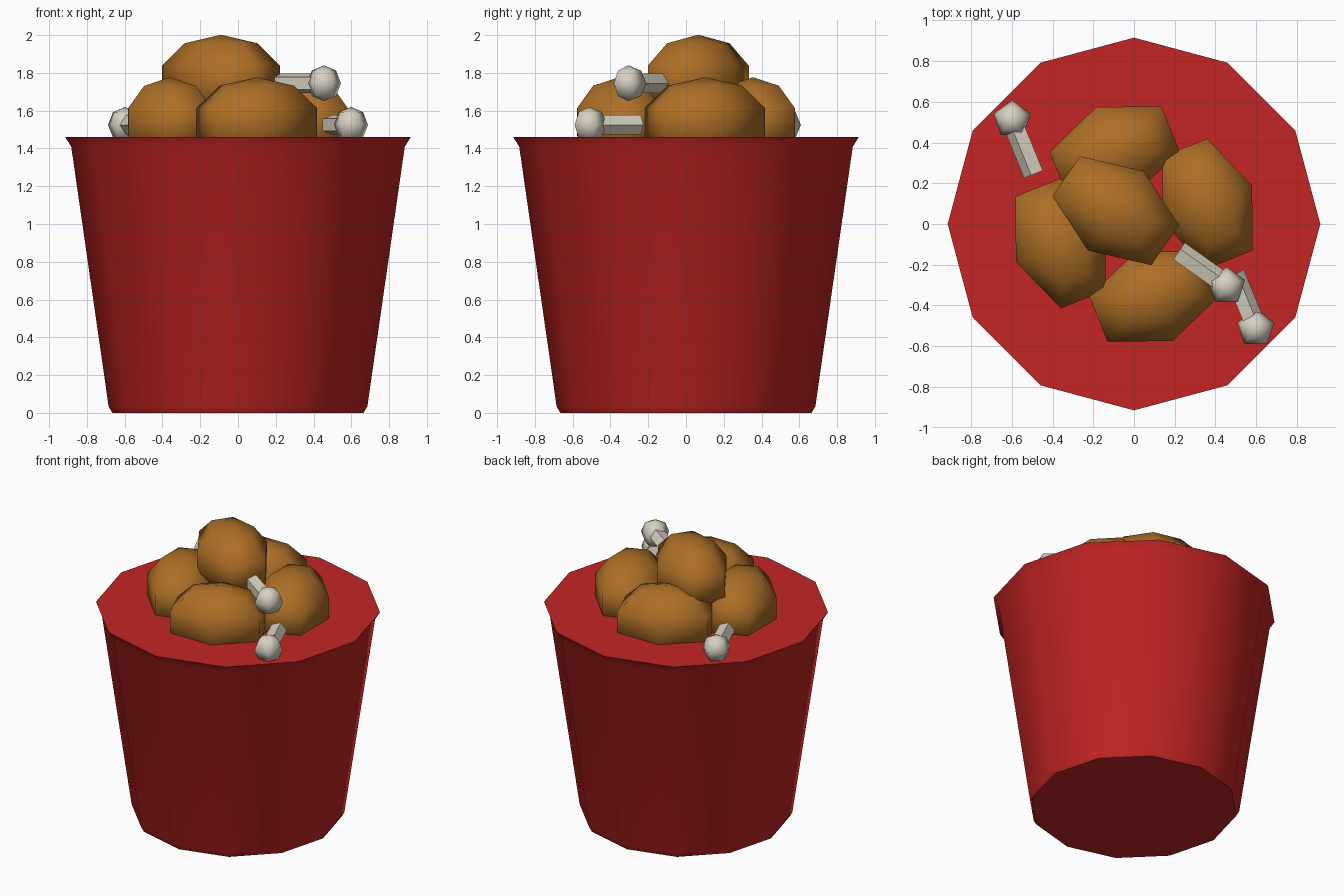
import bpy, bmesh, math
from mathutils import Matrix, Vector

if "Cube" in bpy.data.objects:
    bpy.data.objects.remove(bpy.data.objects["Cube"])


def material(name, rgb):
    m = bpy.data.materials.new(name)
    m.diffuse_color = (*rgb, 1)
    m.use_nodes = True
    m.node_tree.nodes["Principled BSDF"].inputs["Base Color"].default_value = m.diffuse_color
    return m


RED = material("red", (0.55, 0.018, 0.018))
BROWN = material("fried brown", (0.42, 0.16, 0.02))
BONE = material("bone", (0.68, 0.63, 0.53))


def revolve(name, profile, sides, phase, matrix, mat, smooth=0):
    """Closed lathe around local z from (radius, height) points, bottom to top."""
    bm = bmesh.new()
    rings = []
    for r, z in profile:
        if r < 1e-6:
            rings.append([bm.verts.new((0, 0, z))] * sides)
        else:
            angles = [math.radians(phase) + math.tau * i / sides for i in range(sides)]
            rings.append([bm.verts.new((r * math.cos(a), r * math.sin(a), z)) for a in angles])
    for low, high in zip(rings, rings[1:]):
        for i in range(sides):
            j = (i + 1) % sides
            corners = dict.fromkeys((low[i], low[j], high[j], high[i]))
            bm.faces.new(list(corners))
    for ring in (rings[0], rings[-1]):
        if ring[0] is not ring[1]:
            bm.faces.new(ring)
    bm.transform(matrix)
    bmesh.ops.recalc_face_normals(bm, faces=bm.faces[:])
    me = bpy.data.meshes.new(name)
    bm.to_mesh(me)
    bm.free()
    me.materials.append(mat)
    ob = bpy.data.objects.new(name, me)
    bpy.context.collection.objects.link(ob)
    if smooth:
        bpy.ops.object.select_all(action='DESELECT')
        ob.select_set(True)
        bpy.context.view_layer.objects.active = ob
        bpy.ops.object.shade_smooth_by_angle(angle=math.radians(smooth))
    return ob


def ball(rings):
    steps = [math.pi * i / rings for i in range(rings + 1)]
    return [(math.sin(t), -math.cos(t)) for t in steps]


# Bucket with a chamfered foot, flared rim and flat lid
revolve("bucket", [(0.665, 0), (0.685, 0.035), (0.883, 1.41), (0.915, 1.46)],
        12, 0, Matrix(), RED, 40)

# Fried pieces: four around, one on top (x, y, z, long-axis angle)
pieces = [(0.10, -0.355, 1.54, 22), (0.36, 0.10, 1.54, 112),
          (-0.095, 0.355, 1.54, 22), (-0.36, -0.095, 1.54, 112),
          (-0.09, 0.065, 1.765, -35)]
for n, (x, y, z, turn) in enumerate(pieces):
    shape = (Matrix.Translation((x, y, z)) @ Matrix.Rotation(math.radians(turn), 4, 'Z')
             @ Matrix.Diagonal((0.36, 0.25, 0.237, 1)))
    revolve(f"fried_piece_{n + 1}", ball(5), 6, 30, shape, BROWN, 80)

# Bones: five-sided shaft and round knob (shaft end, knob centre)
bones = [((0.218, -0.137, 1.745), (0.455, -0.305, 1.745)),
         ((0.489, -0.246, 1.525), (0.598, -0.513, 1.525)),
         ((-0.489, 0.246, 1.525), (-0.598, 0.513, 1.525))]
for n, (end, knob) in enumerate(bones):
    end, knob = Vector(end), Vector(knob)
    along = (knob - end).normalized()
    left = Vector((0, 0, 1)).cross(along)
    frame = Matrix((left, Vector((0, 0, -1)), along)).transposed().to_4x4()
    frame.translation = end
    revolve(f"bone_shaft_{n + 1}", [(0.055, 0), (0.055, (knob - end).length)],
            5, 0, frame, BONE)
    revolve(f"bone_knob_{n + 1}", ball(4), 5, 90,
            Matrix.Translation(knob) @ Matrix.Scale(0.095, 4), BONE, 80)
